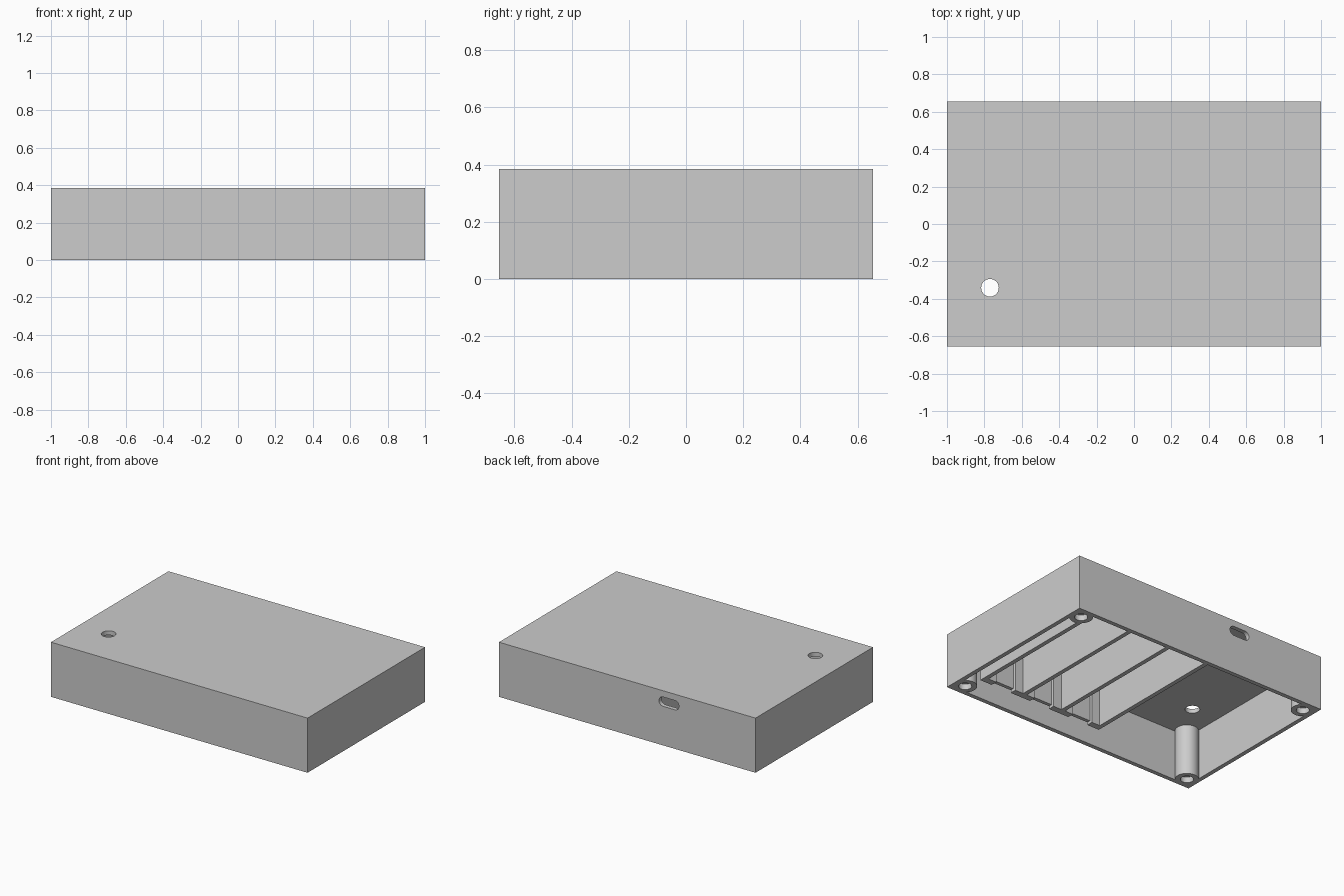
import bpy
from math import pi

if "Cube" in bpy.data.objects:
    bpy.data.objects.remove(bpy.data.objects["Cube"], do_unlink=True)

gray = bpy.data.materials.new("matte gray plastic")
gray.use_nodes = True
GRAY = (0.605, 0.605, 0.605, 1)
gray.diffuse_color = GRAY
gray.node_tree.nodes["Principled BSDF"].inputs["Base Color"].default_value = GRAY

HX, HY, H = 1.0, 0.654, 0.385      # half length, half depth, height
WALL, ROOF = 0.03, 0.355           # wall thickness, underside of the top
TOP = ROOF + 0.01                  # inner parts sink slightly into the top


def finish(ob, name):
    ob.name = name
    ob.data.materials.clear()
    ob.data.materials.append(gray)
    return ob


def box(name, x0, x1, y0, y1, z0, z1):
    bpy.ops.mesh.primitive_cube_add(
        size=1, location=((x0 + x1) / 2, (y0 + y1) / 2, (z0 + z1) / 2))
    ob = bpy.context.object
    ob.scale = (x1 - x0, y1 - y0, z1 - z0)
    bpy.ops.object.transform_apply(location=True, rotation=True, scale=True)
    return finish(ob, name)


def rod(name, radius, length, center, rotation=(0, 0, 0)):
    bpy.ops.mesh.primitive_cylinder_add(
        vertices=48, radius=radius, depth=length, location=center, rotation=rotation)
    bpy.ops.object.transform_apply(location=True, rotation=True, scale=True)
    return finish(bpy.context.object, name)


def cut(ob, *cutters):
    """Subtract each cutter from the object, then discard the cutters."""
    bpy.context.view_layer.objects.active = ob
    for c in cutters:
        c.hide_render = True
        mod = ob.modifiers.new("cut", "BOOLEAN")
        mod.operation, mod.solver, mod.object = "DIFFERENCE", "EXACT", c
        bpy.ops.object.modifier_apply(modifier=mod.name)
        bpy.data.objects.remove(c, do_unlink=True)


def smooth(ob):
    bpy.ops.object.select_all(action="DESELECT")
    ob.select_set(True)
    bpy.context.view_layer.objects.active = ob
    bpy.ops.object.shade_smooth_by_angle(angle=pi / 6)


# Open-bottomed case with a round hole in the top and a rounded port at the back
case = box("case_shell", -HX, HX, -HY, HY, 0, H)
port_x, port_z, port_r, port_half = -0.325, 0.308, 0.033, 0.045
cut(case,
    box("cavity", -HX + WALL, HX - WALL, -HY + WALL, HY - WALL, -0.1, ROOF),
    rod("top_hole", 0.047, 0.2, (-0.77, -0.341, H)),
    box("port_middle", port_x - port_half, port_x + port_half, HY - 0.1, HY + 0.1,
        port_z - port_r, port_z + port_r),
    *[rod("port_end", port_r, 0.2, (port_x + s * port_half, HY, port_z), (pi / 2, 0, 0))
      for s in (-1, 1)])
smooth(case)


# Posts in the four corners, each with a shallow round socket underneath
POST_X, POST_Y = 0.918, 0.572


def socket(sx, sy):
    return rod("socket", 0.042, 0.08, (sx * POST_X, sy * POST_Y, 0))


for sx, side in ((1, "left"), (-1, "right")):
    for sy, end in ((1, "back"), (-1, "front")):
        post = rod(f"screw_post_{end}_{side}", 0.076, TOP,
                   (sx * POST_X, sy * POST_Y, TOP / 2))
        cut(post, socket(sx, sy))
        smooth(post)

# Battery bay dividers with contact ribs against the end wall
FRONT, HALF, END, RIB = -0.45, 0.015, 0.025, 0.08
divider_x = [0.88 - 0.317 * i for i in range(4)]
for i, x in enumerate(divider_x):
    divider = box(f"bay_divider_{i + 1}", x - HALF, x + HALF,
                  FRONT, HY - WALL / 2, 0, TOP)
    if i == 0:
        cut(divider, socket(1, 1))
    left = x + RIB if i > 0 else x
    right = x - RIB if i < 3 else x
    box(f"contact_rib_{i + 1}", right, left,
        FRONT + END / 2, FRONT + END + 0.02, 0, TOP)

# Notched wall closing the front of the bays
end_wall = box("bay_end_wall", divider_x[3], divider_x[0], FRONT, FRONT + END, 0, TOP)
cut(end_wall, *[box("notch", (a + b) / 2 - 0.08, (a + b) / 2 + 0.08,
                    FRONT - 0.1, FRONT + 0.1, -0.1, 0.02)
                for a, b in zip(divider_x, divider_x[1:])])
